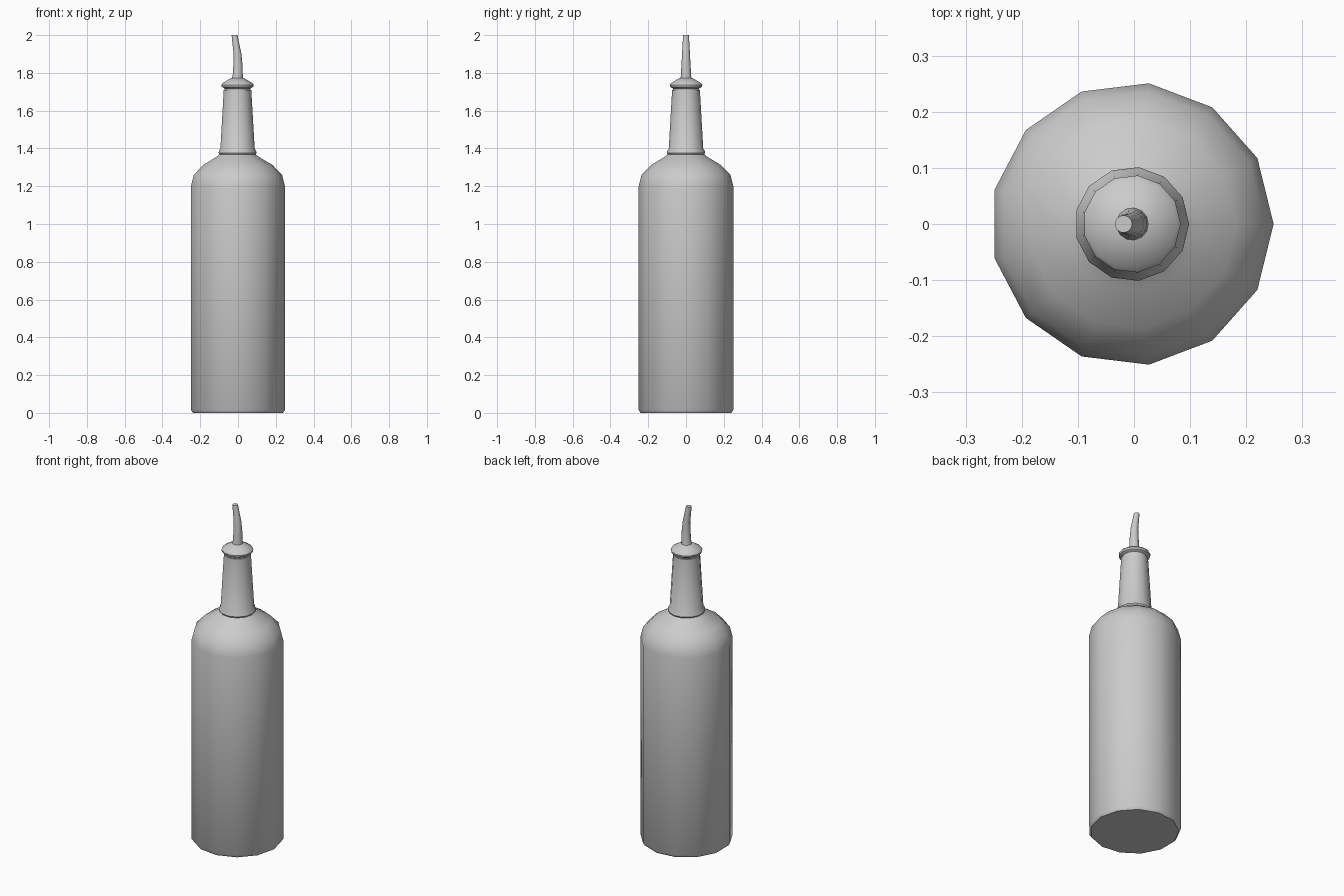
import bpy, bmesh, math

if "Cube" in bpy.data.objects:
    bpy.data.objects.remove(bpy.data.objects["Cube"])

SIDES = 13
SHIFT = -0.0037  # centres the odd-sided outline


def loft(name, rings, sides=SIDES, angle=40):
    """Skin circular rings given as (x, z, radius) and cap both ends."""
    bm = bmesh.new()
    loops = []
    for x, z, r in rings:
        loops.append([bm.verts.new((x + SHIFT + r * math.cos(2 * math.pi * i / sides),
                                    r * math.sin(2 * math.pi * i / sides), z))
                      for i in range(sides)])
    for a, b in zip(loops, loops[1:]):
        for i in range(sides):
            j = (i + 1) % sides
            bm.faces.new((a[i], a[j], b[j], b[i]))
    bm.faces.new(loops[0][::-1])
    bm.faces.new(loops[-1])
    mesh = bpy.data.meshes.new(name)
    bm.to_mesh(mesh)
    bm.free()
    obj = bpy.data.objects.new(name, mesh)
    bpy.context.collection.objects.link(obj)
    bpy.ops.object.select_all(action='DESELECT')
    obj.select_set(True)
    bpy.context.view_layer.objects.active = obj
    bpy.ops.object.shade_smooth_by_angle(angle=math.radians(angle))
    return obj


def turned(profile):
    return [(0, z, r) for r, z in profile]


# Glass body with rounded shoulder, neck bead and tapering neck
loft("bottle", turned([
    (0.242, 0.0), (0.2525, 0.015), (0.2525, 1.2), (0.237, 1.26),
    (0.187, 1.312), (0.12, 1.352), (0.097, 1.368), (0.102, 1.376),
    (0.1, 1.386), (0.092, 1.4), (0.074, 1.71)]))

# Stopper collar
loft("stopper_collar", turned([
    (0.066, 1.70), (0.07, 1.718), (0.085, 1.726), (0.087, 1.737),
    (0.08, 1.746), (0.032, 1.774)]))

# Bent pouring spout
loft("pour_spout", [
    (0, 1.765, 0.03), (0.002, 1.79, 0.027), (0.003, 1.84, 0.0245),
    (0.001, 1.9, 0.021), (-0.007, 1.95, 0.0185), (-0.015, 2.0, 0.0155)])
